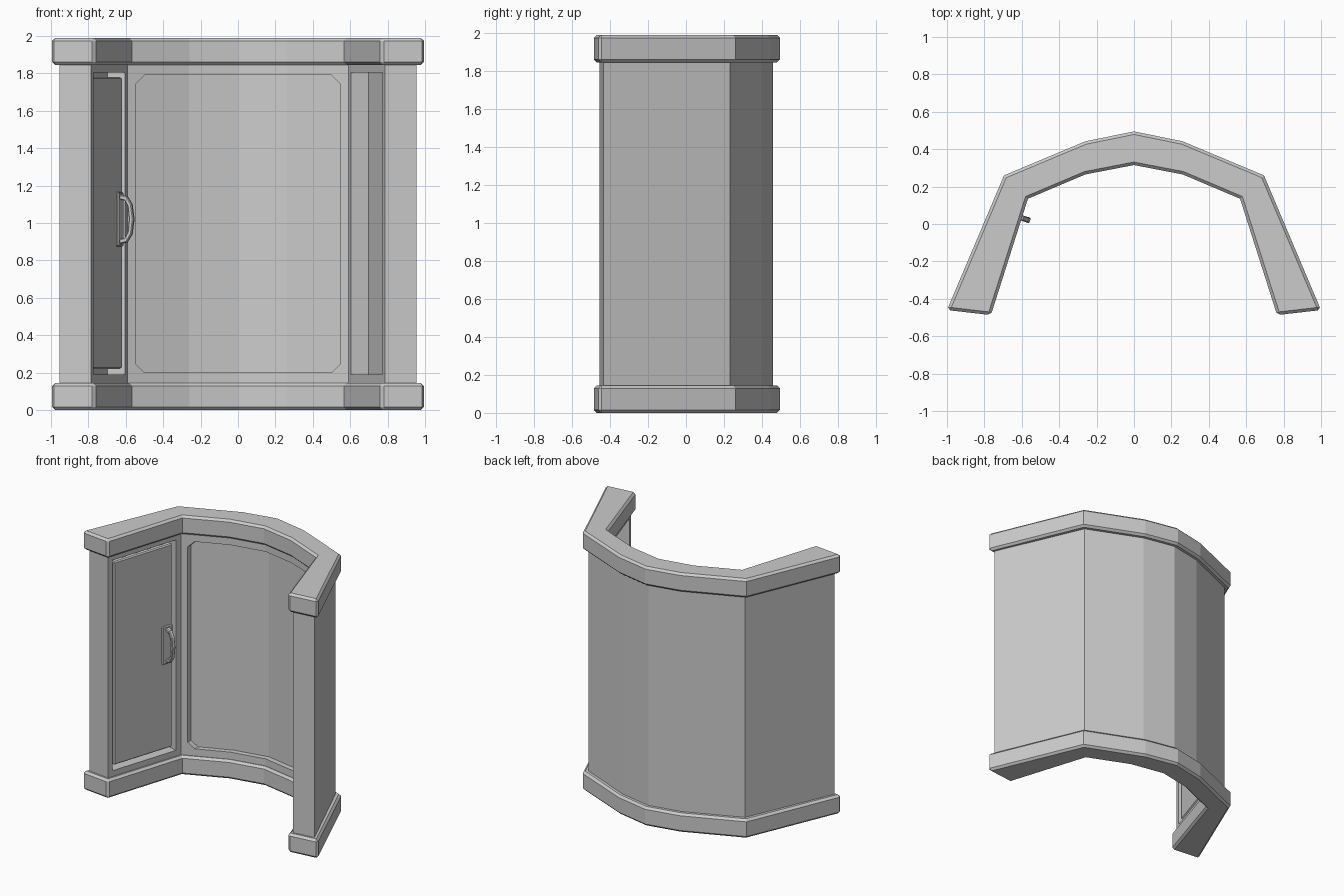
import bpy, bmesh
from mathutils import Matrix, Vector

if "Cube" in bpy.data.objects:
    bpy.data.objects.remove(bpy.data.objects["Cube"])


def prism(name, pts, lo, hi, axes="xy"):
    """Extrude a closed 2D profile along the remaining axis."""
    bm = bmesh.new()
    place = {"xy": lambda a, b: (a, b, lo), "xz": lambda a, b: (a, lo, b),
             "yz": lambda a, b: (lo, a, b)}[axes]
    step = {"xy": (0, 0, hi - lo), "xz": (0, hi - lo, 0), "yz": (hi - lo, 0, 0)}[axes]
    face = bm.faces.new([bm.verts.new(place(*p)) for p in pts])
    ext = bmesh.ops.extrude_face_region(bm, geom=[face])["geom"]
    bmesh.ops.translate(bm, vec=step, verts=[v for v in ext if isinstance(v, bmesh.types.BMVert)])
    bmesh.ops.recalc_face_normals(bm, faces=bm.faces)
    mesh = bpy.data.meshes.new(name)
    bm.to_mesh(mesh)
    bm.free()
    ob = bpy.data.objects.new(name, mesh)
    bpy.context.collection.objects.link(ob)
    return ob


def apply_mods(ob):
    bpy.context.view_layer.update()
    ob.data = bpy.data.meshes.new_from_object(
        ob.evaluated_get(bpy.context.evaluated_depsgraph_get()))
    ob.modifiers.clear()


def boolean(ob, other, op):
    m = ob.modifiers.new("cut", "BOOLEAN")
    m.object, m.operation, m.solver = other, op, "EXACT"
    apply_mods(ob)
    bpy.data.objects.remove(other)


def bevel(ob, width, angle=0.87):
    m = ob.modifiers.new("bevel", "BEVEL")
    m.width, m.segments, m.limit_method, m.angle_limit = width, 1, "ANGLE", angle
    apply_mods(ob)


def mirrored(half):
    """Left half of a line ending at x = 0, completed to the right."""
    return half + [(-x, y) for x, y in half[-2::-1]]


def outline(outer, inner):
    return mirrored(outer) + mirrored(inner)[::-1]


# Top and bottom rails
rail_plan = outline([(-1, -0.46), (-0.695, 0.26), (-0.26, 0.442), (0, 0.495)],
                    [(-0.765, -0.487), (-0.567, 0.135), (-0.26, 0.265), (0, 0.315)])
for name, lo, hi in (("bottom_rail", 0, 0.145), ("top_rail", 1.845, 1.99)):
    bevel(prism(name, rail_plan, lo, hi), 0.016)

# Curved wall
inner = [(-0.785, -0.455), (-0.59, 0.15), (-0.262, 0.285), (0, 0.335)]
wall = prism("wall", outline([(-0.955, -0.435), (-0.665, 0.232), (-0.25, 0.407), (0, 0.457)],
                             inner), 0.13, 1.86)

# Shallow back panel with clipped corners
deep = mirrored([(-0.7, 0.145)] + [(x, y + 0.04) for x, y in inner[2:]])
panel = prism("panel_cutter", deep + [(0.7, -0.2), (-0.7, -0.2)], 0.1, 1.9)
w, c, lo, hi = 0.545, 0.045, 0.2, 1.79
clip = prism("panel_clip", [(-w, lo + c), (-w + c, lo), (w - c, lo), (w, lo + c),
                            (w, hi - c), (w - c, hi), (-w + c, hi), (-w, hi - c)], 0.0, 0.6, "xz")
boolean(panel, clip, "INTERSECT")
boolean(wall, panel, "DIFFERENCE")

# Local frame of the left inner wall: x along the wall, y out of it
a, b = Vector((*inner[1], 0)), Vector((*inner[0], 0))
length = (b - a).length
d = (b - a).normalized()
out = Vector((-d.y, d.x, 0))
frame = Matrix((d, out, Vector((0, 0, 1)))).transposed().to_4x4()
frame.translation = a


def rect(x0, x1, y0, y1):
    return [(x0, y0), (x1, y0), (x1, y1), (x0, y1)]


# Deep side recesses
for flip in (1, -1):
    cut = prism("recess_cutter", rect(0.045, length - 0.04, -0.1, 0.03), 0.19, 1.805)
    cut.data.transform(Matrix.Diagonal((flip, 1, 1, 1)) @ frame)
    if flip < 0:
        cut.data.flip_normals()
    boolean(wall, cut, "DIFFERENCE")

# Door in the left recess
door = prism("door", rect(0.065, length - 0.06, -0.05, -0.012), 0.22, 1.78)
bevel(door, 0.008)

# Handle plate and D-shaped grip
plate = prism("handle_plate", rect(0.07, 0.16, -0.02, 0.0), 0.875, 1.165)
bevel(plate, 0.006)
arc_out = [(-0.015, 0.885), (0.035, 0.897), (0.062, 0.94), (0.073, 1.02)]
arc_in = [(-0.015, 0.912), (0.022, 0.92), (0.04, 0.95), (0.048, 1.02)]
full = lambda arc: arc + [(y, 2.04 - z) for y, z in arc[-2::-1]]
grip = prism("handle_grip", full(arc_out) + full(arc_in)[::-1], 0.1, 0.13, "yz")
bevel(grip, 0.005)
for ob in (door, plate, grip):
    ob.data.transform(frame)
